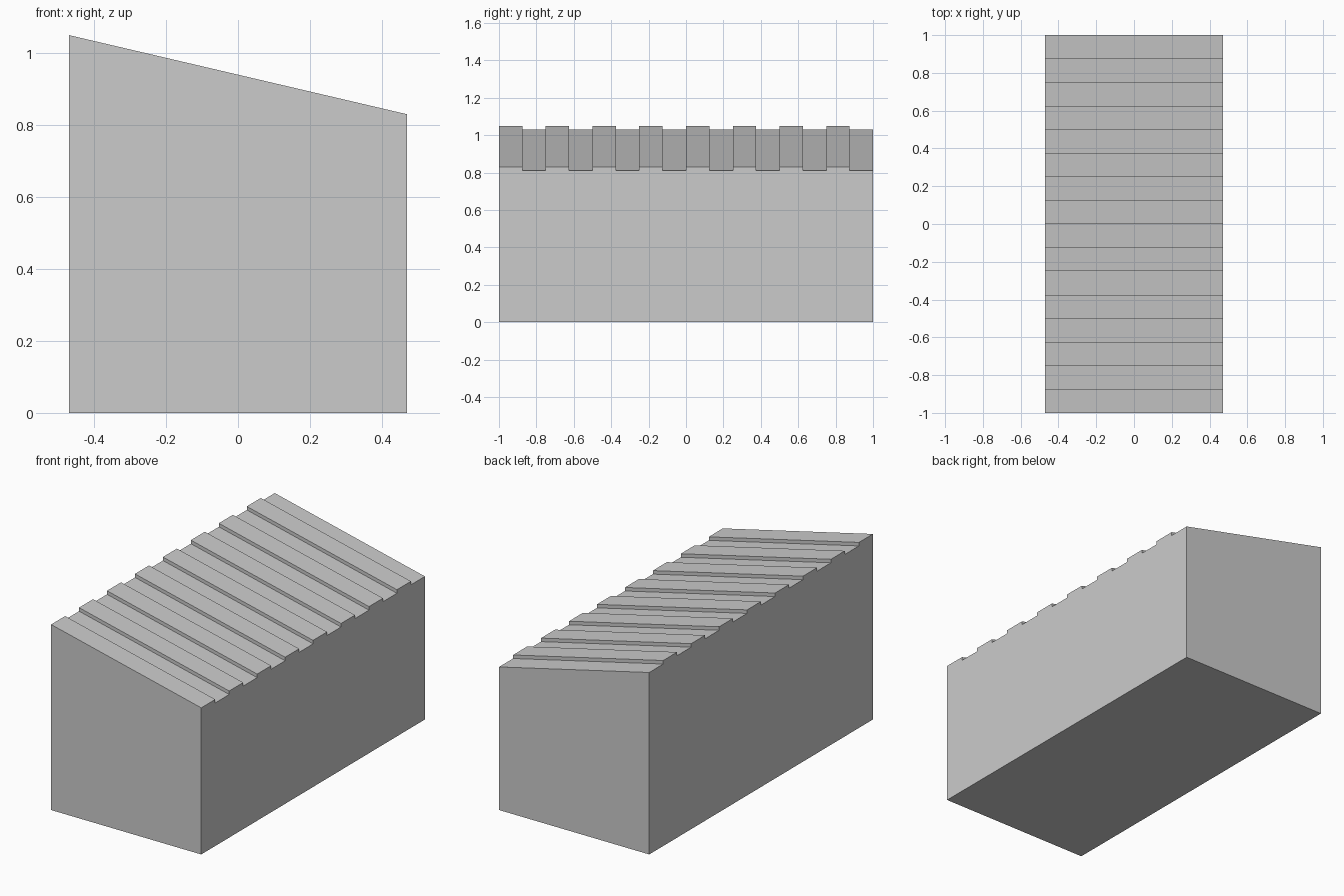
import bpy
import bmesh

HALF_WIDTH = 0.47
HIGH, DROP, GROOVE = 1.05, 0.22, 0.02
STRIPS = 16

cube = bpy.data.objects.get("Cube")
if cube:
    bpy.data.objects.remove(cube, do_unlink=True)

grey = bpy.data.materials.new("plain grey")
grey.use_nodes = True
colour = (0.6, 0.6, 0.6, 1)
grey.diffuse_color = colour
grey.node_tree.nodes["Principled BSDF"].inputs["Base Color"].default_value = colour

# Side outline: flat bottom, square ridges and grooves along the top
outline = [(1, 0), (-1, 0)]
for i in range(STRIPS):
    z = HIGH - GROOVE * (i % 2)
    for k in (i, i + 1):
        outline.append((-1 + 2 * k / STRIPS, z))

# Extrude the outline across the width
bm = bmesh.new()
side = bm.faces.new([bm.verts.new((-HALF_WIDTH, y, z)) for y, z in outline])
extruded = bmesh.ops.extrude_face_region(bm, geom=[side], use_keep_orig=True)
far = [v for v in extruded["geom"] if isinstance(v, bmesh.types.BMVert)]

# Slope the ridged top down towards the far side
for v in far:
    v.co.x = HALF_WIDTH
    if v.co.z > 0:
        v.co.z -= DROP
bmesh.ops.recalc_face_normals(bm, faces=bm.faces)

mesh = bpy.data.meshes.new("ridged_sloping_block")
bm.to_mesh(mesh)
bm.free()
mesh.materials.append(grey)
block = bpy.data.objects.new("ridged_sloping_block", mesh)
bpy.context.collection.objects.link(block)
